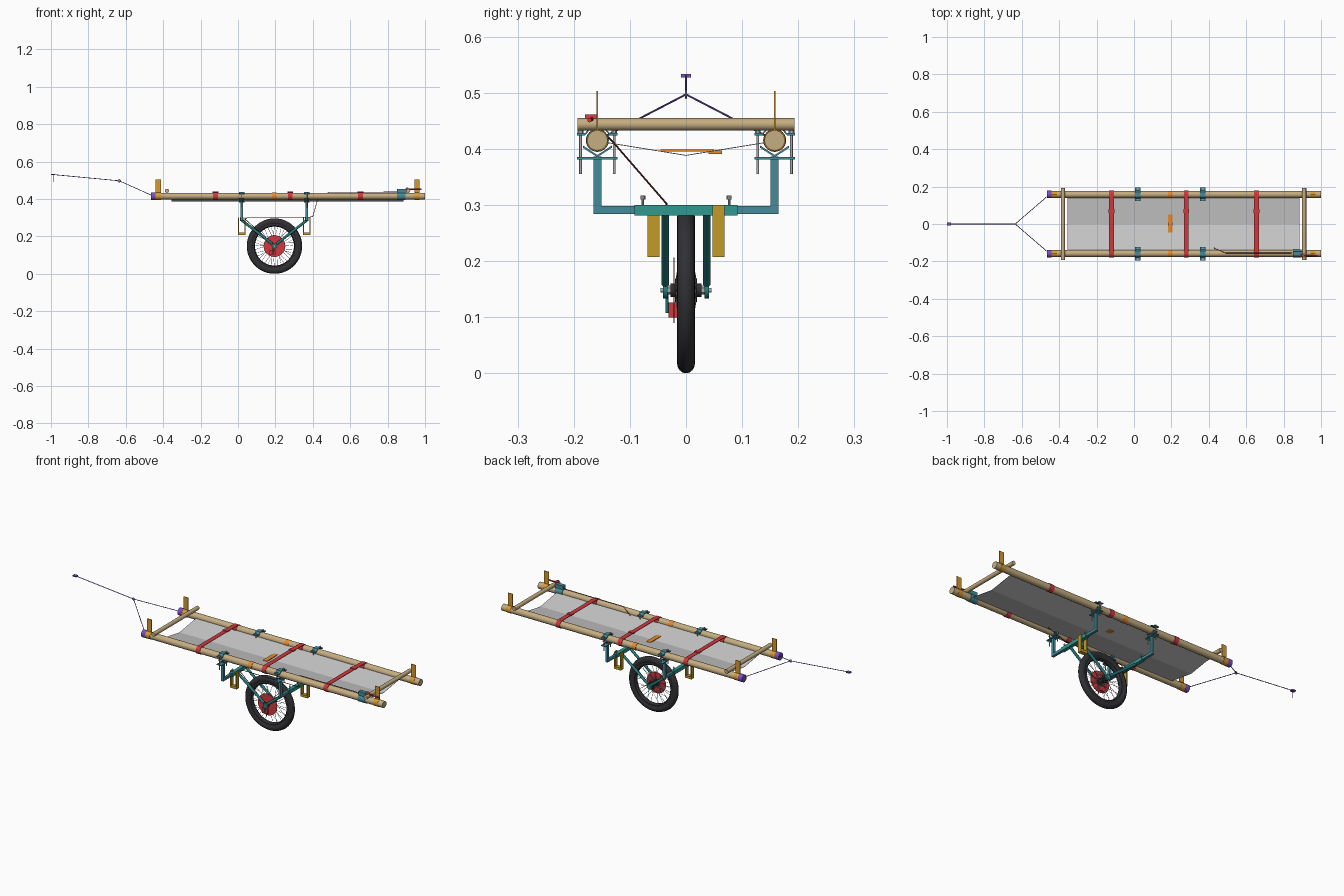
import bpy, bmesh, math
from mathutils import Vector

if "Cube" in bpy.data.objects:
    bpy.data.objects.remove(bpy.data.objects["Cube"])

def material(name, rgb):
    m = bpy.data.materials.new(name)
    m.diffuse_color = (*rgb, 1)
    m.use_nodes = True
    m.node_tree.nodes["Principled BSDF"].inputs["Base Color"].default_value = m.diffuse_color
    return m

WOOD = material("wood", (.56, .42, .22))
TEAL = material("teal", (.06, .26, .32))
GREEN = material("green_teal", (.03, .32, .28))
DARK = material("dark_teal", (.02, .2, .2))
RED = material("red", (.62, .04, .05))
CABLE = material("cable", (.16, .03, .03))
ORANGE = material("orange", (.8, .26, .03))
AMBER = material("amber", (.68, .32, .03))
GOLD = material("gold", (.55, .33, .02))
PURPLE = material("purple", (.2, .08, .55))
RUBBER = material("rubber", (.03, .03, .035))
STEEL = material("steel", (.4, .42, .44))
CLOTH = material("cloth", (.55, .55, .56))

def finish(name, bm, mat, smooth=True):
    bmesh.ops.recalc_face_normals(bm, faces=bm.faces)
    me = bpy.data.meshes.new(name)
    bm.to_mesh(me)
    bm.free()
    ob = bpy.data.objects.new(name, me)
    bpy.context.collection.objects.link(ob)
    me.materials.append(mat)
    if smooth:
        bpy.ops.object.select_all(action='DESELECT')
        ob.select_set(True)
        bpy.context.view_layer.objects.active = ob
        bpy.ops.object.shade_smooth_by_angle(angle=math.radians(40))
    return ob

def box(name, lo, hi, mat):
    bm = bmesh.new()
    bmesh.ops.create_cube(bm, size=1)
    for v in bm.verts:
        v.co = Vector([(lo[i] + hi[i]) / 2 + v.co[i] * (hi[i] - lo[i]) for i in range(3)])
    return finish(name, bm, mat, False)

def add_rod(bm, a, b, r, n):
    a, b = Vector(a), Vector(b)
    d = b - a
    mx = d.to_track_quat('Z', 'Y').to_matrix().to_4x4()
    mx.translation = (a + b) / 2
    bmesh.ops.create_cone(bm, cap_ends=True, segments=n, radius1=r, radius2=r, depth=d.length, matrix=mx)

def rod(name, a, b, r, mat, n=24):
    bm = bmesh.new()
    add_rod(bm, a, b, r, n)
    return finish(name, bm, mat)

def path(name, pts, r, mat, n=8):
    bm = bmesh.new()
    for a, b in zip(pts, pts[1:]):
        add_rod(bm, a, b, r, n)
    for p in pts[1:-1]:
        g = bmesh.ops.create_uvsphere(bm, u_segments=n, v_segments=6, radius=r)
        bmesh.ops.translate(bm, verts=g['verts'], vec=p)
    return finish(name, bm, mat)

def lathe(name, prof, centre, mat, n=64):
    # closed (radius, y) profile spun round the y axis
    bm = bmesh.new()
    rings = [[bm.verts.new((centre[0] + r * math.cos(t), centre[1] + y, centre[2] + r * math.sin(t)))
              for r, y in prof] for t in (2 * math.pi * i / n for i in range(n))]
    k = len(prof)
    for i in range(n):
        p, q = rings[i], rings[(i + 1) % n]
        for j in range(k):
            bm.faces.new((p[j], q[j], q[(j + 1) % k], p[(j + 1) % k]))
    return finish(name, bm, mat)

def sheet(name, yz, x0, x1, t, mat):
    # cross-section line swept along x, thickened vertically
    bm = bmesh.new()
    loop = list(yz) + [(y, z - t) for y, z in reversed(yz)]
    f = bm.faces.new([bm.verts.new((x0, y, z)) for y, z in loop])
    g = bmesh.ops.extrude_face_region(bm, geom=[f])
    bmesh.ops.translate(bm, verts=[v for v in g['geom'] if isinstance(v, bmesh.types.BMVert)], vec=(x1 - x0, 0, 0))
    return finish(name, bm, mat, False)

PY, PZ, PR = .158, .415, .018
WX, WZ = .195, .148

# stretcher poles with bands, end handles
for s, side in ((-1, "front"), (1, "back")):
    y = s * PY
    rod(f"{side}_pole", (-.46, y, PZ), (1, y, PZ), PR, WOOD, 32)
    rod(f"{side}_rope_band", (-.465, y, PZ), (-.44, y, PZ), .020, PURPLE)
    rod(f"{side}_balance_mark", (.182, y, PZ), (.207, y, PZ), .0192, ORANGE)
    for x in (-.427, .957):
        rod(f"{side}_flag_band", (x - .014, y, PZ), (x + .014, y, PZ), .0195, AMBER)
        box(f"{side}_flag", (x - .014, y - .0015, PZ), (x + .014, y + .0015, .503), AMBER)
    path(f"{side}_bridle", [(-.452, y, PZ), (-.635, 0, .497)], .0018, PURPLE)

# cross bars
for x in (-.38, .91):
    rod("cross_bar", (x, -.193, .4435), (x, .193, .4435), .011, WOOD)

# canvas bed with sag
sheet("canvas_bed", [(-.158, .417), (-.142, .412), (0, .389), (.142, .412), (.158, .417)], -.355, .885, .0015, CLOTH)
box("label_patch", (.182, -.045, .395), (.207, .05, .3985), ORANGE)
box("label_tab", (.182, .04, .391), (.207, .064, .397), ORANGE)

# straps over the poles
for x in (-.12, .28, .655):
    box("strap", (x - .0125, -.158, .4335), (x + .0125, .158, .436), RED)
    box("strap_buckle", (x - .015, .058, .433), (x + .015, .08, .439), RED)
    for s in (-1, 1):
        rod("strap_loop", (x - .0125, s * PY, PZ), (x + .0125, s * PY, PZ), .0205, RED)

# tow line and grip
path("tow_line", [(-.635, 0, .497), (-.985, 0, .530)], .0018, PURPLE)
lathe("tow_ring", [(.0065 + .002 * math.cos(a), .002 * math.sin(a)) for a in (i * math.pi / 3 for i in range(6))],
      (-.635, 0, .497), STEEL, 20)
box("tow_grip", (-1, -.009, .527), (-.978, .009, .533), PURPLE)
rod("tow_stub", (-.985, 0, .49), (-.985, 0, .528), .0005, PURPLE, 6)

# wheel carriage, one arm each side of the wheel
for k, x in ((-1, .02), (1, .368)):
    box("cross_beam", (x - .007, -.165, .284), (x + .007, .165, .298), TEAL)
    box("beam_sleeve", (x - .01, -.092, .281), (x + .01, .092, .3), GREEN)
    for s in (-1, 1):
        y = s * PY
        box("post", (x - .007, y - .007, .284), (x + .007, y + .007, .386), TEAL)
        # pole clamp: plates, saddles, bolts
        box("clamp_plate", (x - .014, y - .036, .381), (x + .014, y + .036, .385), TEAL)
        sheet("lower_saddle", [(y - .026, .406), (y, .389), (y + .026, .406)], x - .012, x + .012, .004, TEAL)
        sheet("upper_saddle", [(y - .036, .428), (y - .022, .428), (y - .013, .438), (y + .013, .438),
                               (y + .022, .428), (y + .036, .428)], x - .014, x + .014, .004, TEAL)
        for t in (-.03, .03):
            rod("clamp_bolt", (x, y + t, .355), (x, y + t, .436), .0025, STEEL, 10)
            rod("clamp_nut", (x, y + t, .428), (x, y + t, .433), .005, STEEL, 6)
        rod("sleeve_bolt", (x, s * .077, .298), (x, s * .077, .312), .002, STEEL, 8)
        rod("sleeve_knob", (x, s * .077, .31), (x, s * .077, .317), .0045, STEEL, 8)
        # fork leg down to the axle
        rod("fork_leg", (x, s * .037, .286), (WX + k * .012, s * .037, WZ + .012), .007, DARK, 16)
    # kick loops
    y = .058 * k
    for a, b in ((-.02, -.014), (.014, .02)):
        box("kick_loop_side", (x + a, y - .011, .207), (x + b, y + .011, .3), GOLD)
    box("kick_loop_foot", (x - .02, y - .011, .207), (x + .02, y + .011, .22), GOLD)

# axle and dropouts
rod("axle", (WX, -.045, WZ), (WX, .045, WZ), .004, STEEL, 12)
for s in (-1, 1):
    rod("dropout", (WX, s * .033, WZ), (WX, s * .041, WZ), .015, DARK)
    rod("axle_nut", (WX, s * .028, WZ), (WX, s * .033, WZ), .008, STEEL, 6)
    rod("hub_flange", (WX, s * .016, WZ), (WX, s * .02, WZ), .021, RUBBER)
rod("hub", (WX, -.028, WZ), (WX, .028, WZ), .012, RUBBER)

# tyre, rim
tyre = [(.13 + .018 * math.cos(a), .016 * math.sin(a)) for a in (i * math.pi / 8 for i in range(16))]
lathe("tyre", tyre, (WX, 0, WZ), RUBBER, 72)
lathe("rim", [(.119, -.0125), (.119, .0125), (.109, .0125), (.104, .006), (.104, -.006), (.109, -.0125)],
      (WX, 0, WZ), RUBBER, 72)

# crossed spokes
bm = bmesh.new()
for i in range(36):
    s = 1 if i % 2 else -1
    a = 2 * math.pi * i / 36
    h = a + (.6 if i % 4 < 2 else -.6)
    add_rod(bm, (WX + .019 * math.cos(h), s * .018, WZ + .019 * math.sin(h)),
            (WX + .107 * math.cos(a), s * .003, WZ + .107 * math.sin(a)), .0009, 6)
finish("spokes", bm, STEEL)

# brake disc and caliper
lathe("brake_disc", [(.058, -.001), (.058, .001), (.01, .001), (.01, -.001)], (WX, -.0215, WZ), RED, 48)
box("caliper", (WX - .026, -.031, .099), (WX + .006, -.014, .126), RED)
rod("caliper_arm", (WX - .01, -.034, .108), (WX, -.034, WZ), .003, DARK, 10)

# brake cable and lever on the pole
path("brake_cable", [(.89, -.15, .437), (.84, -.155, .437), (.49, -.155, .436), (.43, -.13, .412), (.4, -.038, .306),
                     (.385, -.035, .303), (.05, -.035, .303), (.04, -.035, .29), (.185, -.034, .16),
                     (.185, -.034, .118)], .0016, CABLE)
rod("lever_clamp", (.85, -PY, PZ), (.895, -PY, PZ), .0205, TEAL)
box("lever_mount", (.85, -.17, .43), (.9, -.148, .453), TEAL)
path("brake_lever", [(.885, -.16, .448), (.905, -.168, .453), (.98, -.172, .451)], .004, RED)
rod("lever_pivot", (.905, -.18, .453), (.905, -.158, .453), .008, RED, 16)
